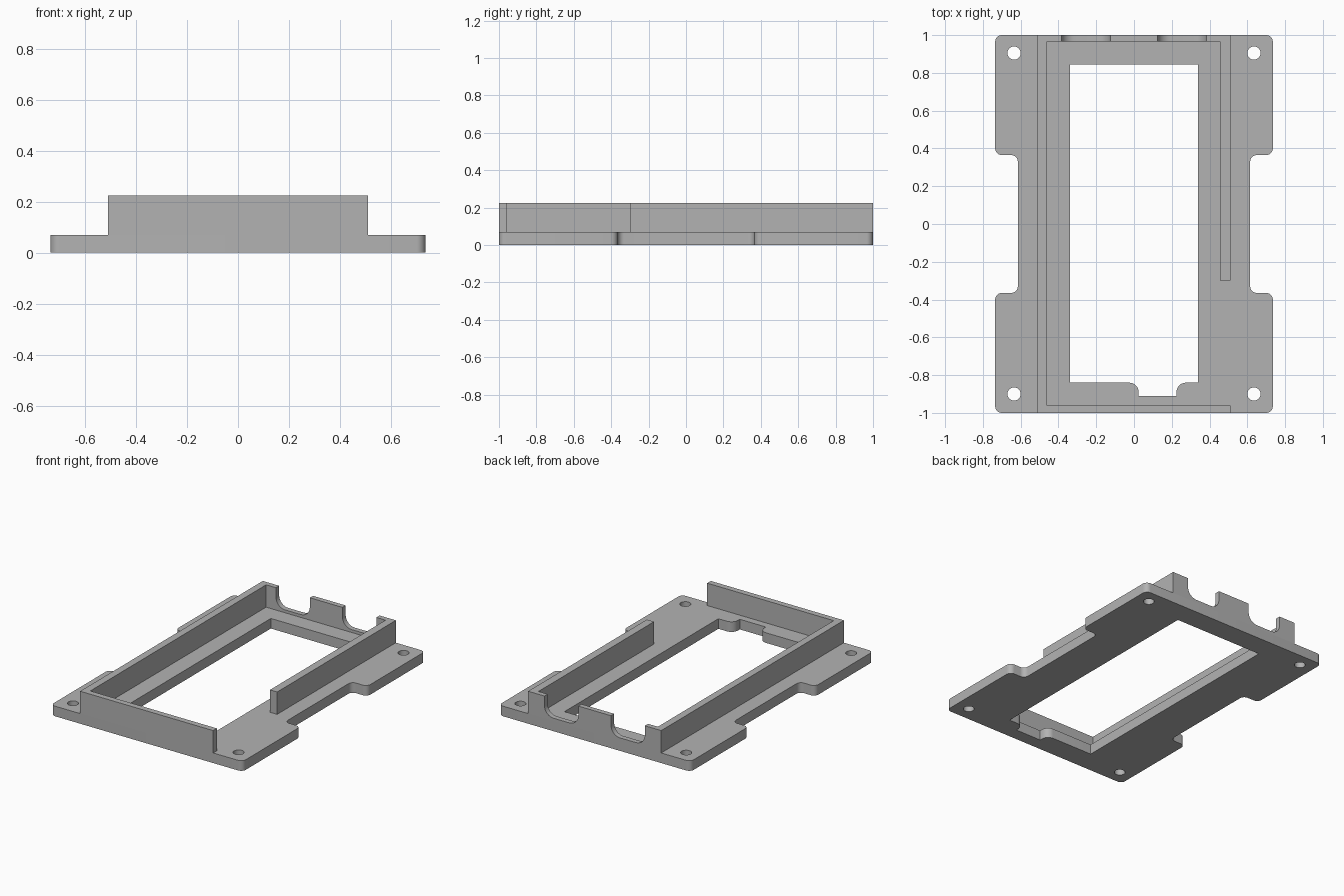
import bpy
from math import cos, sin, tau, pi
from mathutils import Vector, Matrix

if "Cube" in bpy.data.objects:
    bpy.data.objects.remove(bpy.data.objects["Cube"], do_unlink=True)

grey = bpy.data.materials.new("matte grey")
grey.use_nodes = True
colour = (0.45, 0.45, 0.45, 1)
grey.diffuse_color = colour
grey.node_tree.nodes["Principled BSDF"].inputs["Base Color"].default_value = colour


def rounded(corners, steps=8):
    """Outline from (x, y, radius) corners, with right angles filleted."""
    path = []
    for i, (x, y, r) in enumerate(corners):
        p = Vector((x, y))
        if r == 0:
            path.append(p)
            continue
        a = (Vector(corners[i - 1][:2]) - p).normalized() * r
        b = (Vector(corners[(i + 1) % len(corners)][:2]) - p).normalized() * r
        for k in range(steps + 1):
            t = k / steps * pi / 2
            path.append(p + a * (1 - sin(t)) + b * (1 - cos(t)))
    return path


def circle(x, y, r, n=32):
    return [Vector((x + r * cos(tau * k / n), y + r * sin(tau * k / n))) for k in range(n)]


def extrude(name, outlines, low, high):
    """Solid from flat outlines; inner outlines become holes."""
    curve = bpy.data.curves.new(name, "CURVE")
    curve.dimensions = "2D"
    curve.fill_mode = "BOTH"
    curve.extrude = (high - low) / 2
    for outline in outlines:
        spline = curve.splines.new("POLY")
        spline.points.add(len(outline) - 1)
        spline.use_cyclic_u = True
        for point, p in zip(spline.points, outline):
            point.co = (p.x, p.y, 0, 1)
    temp = bpy.data.objects.new(name + " outline", curve)
    bpy.context.collection.objects.link(temp)
    mesh = bpy.data.meshes.new_from_object(temp.evaluated_get(bpy.context.evaluated_depsgraph_get()))
    bpy.data.objects.remove(temp, do_unlink=True)
    mesh.transform(Matrix.Translation((0, 0, (low + high) / 2)))
    mesh.materials.clear()
    mesh.materials.append(grey)
    obj = bpy.data.objects.new(name, mesh)
    bpy.context.collection.objects.link(obj)
    # Weld the caps to the sides
    import bmesh
    bm = bmesh.new()
    bm.from_mesh(mesh)
    bmesh.ops.remove_doubles(bm, verts=bm.verts, dist=0.0001)
    bmesh.ops.recalc_face_normals(bm, faces=bm.faces)
    bm.to_mesh(mesh)
    bm.free()
    return obj


def smooth(obj):
    bpy.ops.object.select_all(action="DESELECT")
    obj.select_set(True)
    bpy.context.view_layer.objects.active = obj
    bpy.ops.object.shade_smooth_by_angle()


PLATE, TOP = 0.07, 0.225

# Base plate: waisted sides, window with a cable notch, four screw holes
R = 0.035
side = [(0.735, -1, R), (0.735, -0.365, R), (0.615, -0.365, R),
        (0.615, 0.365, R), (0.735, 0.365, R), (0.735, 1, R)]
outer = rounded(side + [(-x, -y, r) for x, y, r in side])
window = rounded([(-0.34, -0.84, 0), (0.025, -0.84, 0.05), (0.025, -0.91, 0),
                  (0.225, -0.91, 0), (0.225, -0.84, 0.05), (0.34, -0.84, 0),
                  (0.34, 0.845, 0), (-0.34, 0.845, 0)])
holes = [circle(x, y, 0.035) for x in (-0.635, 0.635) for y in (-0.9, 0.905)]
plate = extrude("base plate", [outer, window] + holes, 0, PLATE)
smooth(plate)

# Upright wall, open at the front of the right-hand run
wall_path = [(-0.51, -1), (0.51, -1), (0.51, -0.96), (-0.46, -0.96), (-0.46, 0.965),
             (0.455, 0.965), (0.455, -0.3), (0.51, -0.3), (0.51, 1), (-0.51, 1)]
walls = extrude("surrounding wall", [[Vector(p) for p in wall_path]], PLATE, TOP)

# Two round-bottomed connector notches in the back wall
for s in (-1, 1):
    x0, x1 = sorted((s * 0.125, s * 0.385))
    profile = rounded([(x0, 0.09, 0.07), (x1, 0.09, 0.07), (x1, 0.3, 0), (x0, 0.3, 0)])
    cutter = extrude("notch cutter", [profile], -0.1, 0.1)
    cutter.data.transform(Matrix.Translation((0, 1, 0)) @ Matrix.Rotation(pi / 2, 4, "X"))
    cutter.hide_render = True
    cutter.hide_set(True)
    cut = walls.modifiers.new("connector notch", "BOOLEAN")
    cut.operation = "DIFFERENCE"
    cut.solver = "EXACT"
    cut.object = cutter

# Bake the cuts, then shade the notch curves smooth
bpy.context.view_layer.update()
baked = bpy.data.meshes.new_from_object(walls.evaluated_get(bpy.context.evaluated_depsgraph_get()))
walls.modifiers.clear()
walls.data = baked
for obj in [o for o in bpy.data.objects if o.name.startswith("notch cutter")]:
    bpy.data.objects.remove(obj, do_unlink=True)
smooth(walls)
